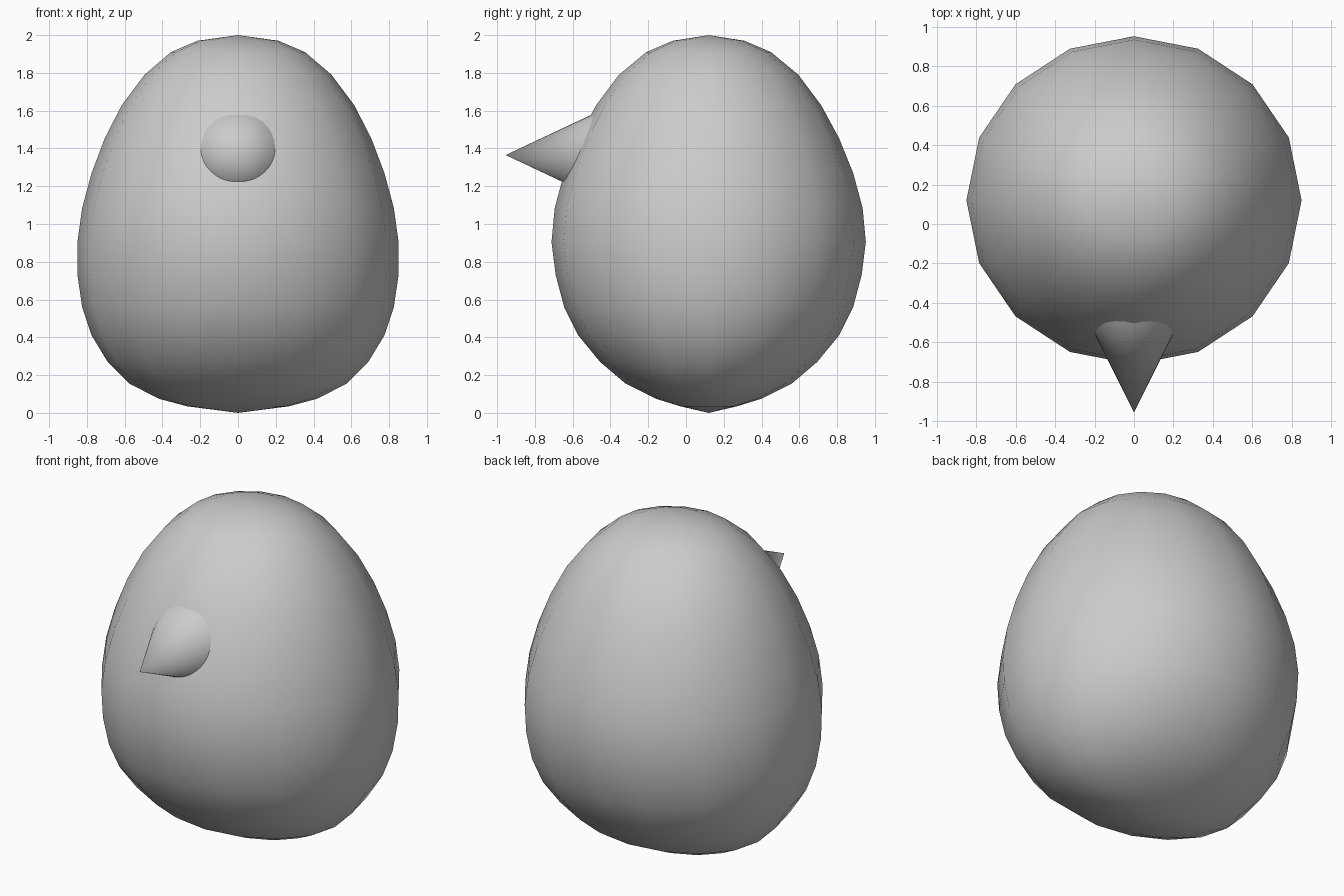
import bpy, bmesh, math

if "Cube" in bpy.data.objects:
    bpy.data.objects.remove(bpy.data.objects["Cube"])

SEGMENTS = 16
CENTRE_Y = 0.12

# Egg rings from bottom to top: x radius, y radius, height
RINGS = [(0.27, 0.15, 0.035), (0.42, 0.28, 0.075), (0.575, 0.44, 0.155),
         (0.69, 0.575, 0.27), (0.775, 0.69, 0.41), (0.825, 0.765, 0.56),
         (0.85, 0.81, 0.73), (0.85, 0.832, 0.905), (0.825, 0.815, 1.085),
         (0.775, 0.765, 1.27), (0.705, 0.69, 1.455), (0.615, 0.595, 1.63),
         (0.495, 0.475, 1.79), (0.355, 0.33, 1.91), (0.215, 0.19, 1.97)]


def make_object(name, bm):
    bmesh.ops.recalc_face_normals(bm, faces=bm.faces)
    mesh = bpy.data.meshes.new(name)
    bm.to_mesh(mesh)
    bm.free()
    obj = bpy.data.objects.new(name, mesh)
    bpy.context.collection.objects.link(obj)
    bpy.ops.object.select_all(action='DESELECT')
    obj.select_set(True)
    bpy.context.view_layer.objects.active = obj
    bpy.ops.object.shade_smooth_by_angle(angle=math.radians(50))
    return obj


# Egg-shaped body
bm = bmesh.new()
loops = []
for rx, ry, z in RINGS:
    angles = [2 * math.pi * i / SEGMENTS for i in range(SEGMENTS)]
    loops.append([bm.verts.new((rx * math.cos(a), CENTRE_Y + ry * math.sin(a), z))
                  for a in angles])
bottom = bm.verts.new((0, CENTRE_Y, 0))
top = bm.verts.new((0, CENTRE_Y, 2))
for i in range(SEGMENTS):
    j = (i + 1) % SEGMENTS
    bm.faces.new((bottom, loops[0][j], loops[0][i]))
    bm.faces.new((top, loops[-1][i], loops[-1][j]))
    for low, high in zip(loops, loops[1:]):
        bm.faces.new((low[i], low[j], high[j], high[i]))
make_object("body", bm)

# Conical beak, its base sunk into the body
TIP_Y, BASE_Y = -0.955, -0.43
depth = BASE_Y - TIP_Y
bm = bmesh.new()
bmesh.ops.create_cone(bm, cap_ends=True, segments=32, radius1=1, radius2=0, depth=1)
for v in bm.verts:
    x, y, z = v.co
    v.co = (x * 0.5 * depth, BASE_Y - (z + 0.5) * depth, 1.365 + y * 0.47 * depth)
bmesh.ops.remove_doubles(bm, verts=bm.verts, dist=0.0001)
make_object("beak", bm)
